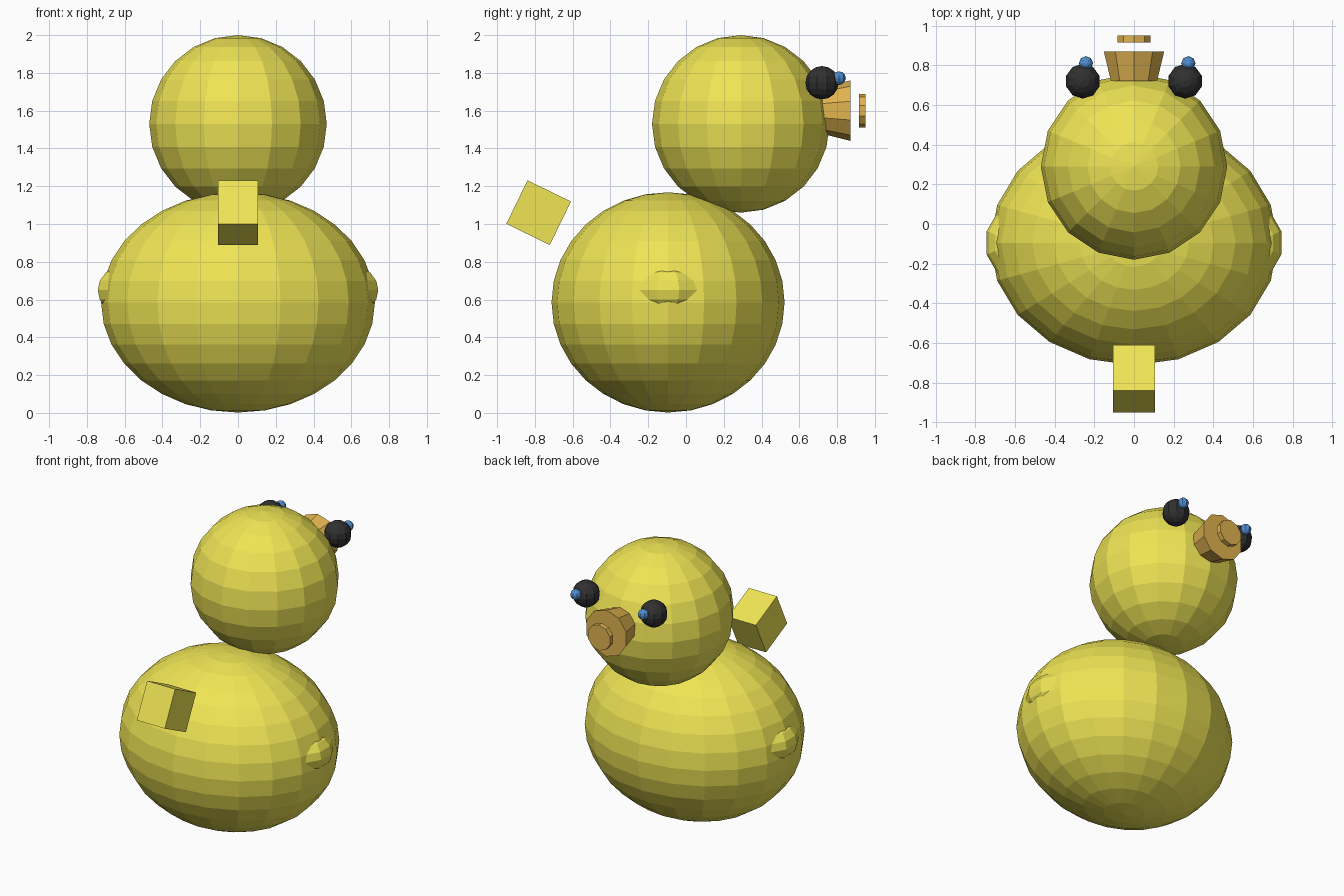
import bpy
from math import radians

if "Cube" in bpy.data.objects:
    bpy.data.objects.remove(bpy.data.objects["Cube"])


def material(name, rgb):
    m = bpy.data.materials.new(name)
    m.diffuse_color = (*rgb, 1)
    m.use_nodes = True
    m.node_tree.nodes["Principled BSDF"].inputs["Base Color"].default_value = m.diffuse_color
    return m


YELLOW = material("yellow", (0.86, 0.78, 0.09))
ORANGE = material("orange", (0.74, 0.45, 0.08))
DARK = material("dark", (0.03, 0.03, 0.03))
BLUE = material("blue", (0.08, 0.27, 0.64))


def finish(name, mat):
    ob = bpy.context.object
    ob.name = name
    ob.data.materials.append(mat)
    return ob


def ball(name, loc, radii, segs, rings, mat):
    bpy.ops.mesh.primitive_uv_sphere_add(segments=segs, ring_count=rings, radius=1, location=loc)
    ob = finish(name, mat)
    ob.scale = radii
    return ob


def y_cone(name, y0, y1, r0, r1, z):
    # ten-sided frustum along +y; r0 at y0, r1 at y1
    bpy.ops.mesh.primitive_cone_add(vertices=10, radius1=r0, radius2=r1, depth=y1 - y0,
                                    location=(0, (y0 + y1) / 2, z),
                                    rotation=(radians(-90), 0, 0))
    return finish(name, ORANGE)


# Body and head
ball("body", (0, -0.095, 0.585), (0.725, 0.617, 0.583), 20, 16, YELLOW)
ball("head", (0, 0.29, 1.53), (0.47, 0.47, 0.47), 16, 12, YELLOW)

# Wings and eyes, one per side
for side, s in (("left", -1), ("right", 1)):
    ball(f"{side}_wing", (0.6 * s, -0.095, 0.65), (0.15, 0.19, 0.13), 10, 8, YELLOW)
    ball(f"{side}_eye", (0.258 * s, 0.72, 1.748), (0.088, 0.088, 0.088), 10, 8, DARK)
    ball(f"{side}_eye_glint", (0.258 * s + 0.016, 0.81, 1.772), (0.036, 0.036, 0.036), 8, 6, BLUE)

# Flared beak with a separate tip disc
y_cone("beak", 0.72, 0.87, 0.122, 0.16, 1.6)
y_cone("beak_tip", 0.916, 0.95, 0.088, 0.088, 1.6)

# Tilted block tail
bpy.ops.mesh.primitive_cube_add(size=1, location=(0, -0.78, 1.06), rotation=(radians(-26), 0, 0))
finish("tail", YELLOW).scale = (0.214, 0.256, 0.256)
